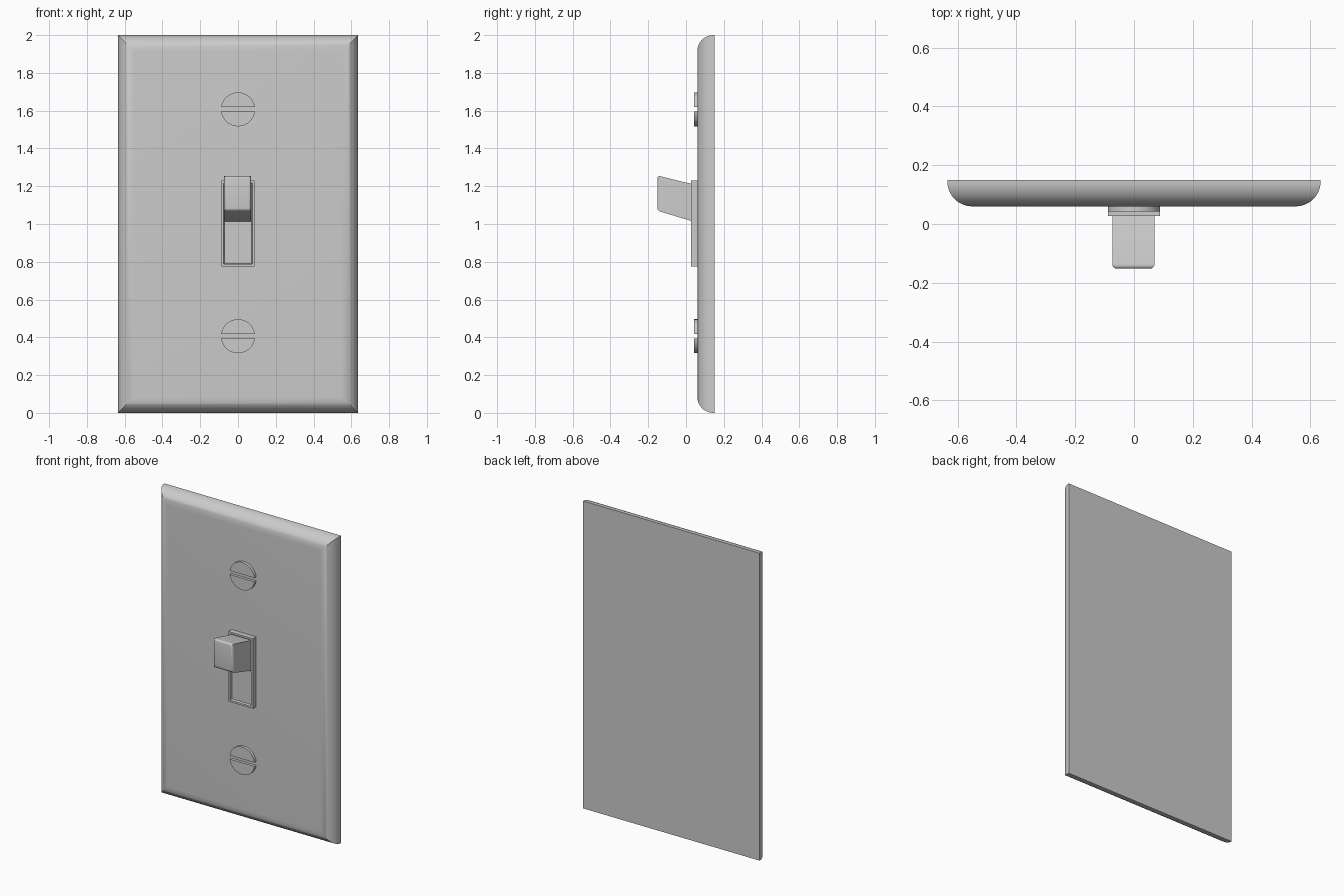
import bpy, bmesh, math

if "Cube" in bpy.data.objects:
    bpy.data.objects.remove(bpy.data.objects["Cube"], do_unlink=True)

grey = bpy.data.materials.new("light_grey")
grey.use_nodes = True
COLOUR = (0.6, 0.6, 0.6, 1)
grey.diffuse_color = COLOUR
grey.node_tree.nodes["Principled BSDF"].inputs["Base Color"].default_value = COLOUR


def finish(name, bm, smooth=True):
    bmesh.ops.recalc_face_normals(bm, faces=bm.faces)
    mesh = bpy.data.meshes.new(name)
    bm.to_mesh(mesh)
    bm.free()
    mesh.materials.append(grey)
    obj = bpy.data.objects.new(name, mesh)
    bpy.context.collection.objects.link(obj)
    if smooth:
        bpy.ops.object.select_all(action='DESELECT')
        obj.select_set(True)
        bpy.context.view_layer.objects.active = obj
        bpy.ops.object.shade_smooth_by_angle(angle=math.radians(30))
    return obj


def rect_loft(name, half_x, z0, z1, steps, smooth=True):
    """Stack rectangles, each given as (inset, y), and cap both ends."""
    bm = bmesh.new()
    rings = []
    for d, y in steps:
        x, lo, hi = half_x - d, z0 + d, z1 - d
        rings.append([bm.verts.new((px, y, pz)) for px, pz in
                      ((-x, lo), (x, lo), (x, hi), (-x, hi))])
    for a, b in zip(rings, rings[1:]):
        for i in range(4):
            j = (i + 1) % 4
            bm.faces.new((a[i], a[j], b[j], b[i]))
    bm.faces.new(rings[0])
    bm.faces.new(rings[-1])
    return finish(name, bm, smooth)


def prism(bm, points, y0, y1):
    """Extrude an x-z outline between two depths."""
    back = bm.faces.new([bm.verts.new((x, y1, z)) for x, z in points])
    ext = bmesh.ops.extrude_face_region(bm, geom=[back])
    verts = [g for g in ext["geom"] if isinstance(g, bmesh.types.BMVert)]
    bmesh.ops.translate(bm, verts=verts, vec=(0, y0 - y1, 0))


# Wall plate with quarter-round, mitred edges
R, SEG = 0.085, 12
arc = [(R * (1 - math.cos(a)), 0.145 - R * math.sin(a))
       for a in (math.pi / 2 * i / SEG for i in range(SEG + 1))]
rect_loft("wall_plate", 0.635, 0, 2, [(0, 0.15)] + arc)

# Raised switch frame with a shallow recess
rect_loft("switch_frame", 0.088, 0.775, 1.23,
          [(0, 0.08), (0, 0.027), (0.012, 0.027), (0.016, 0.04)], False)

# Tilted toggle lever: tapered side profile with rounded front edges
bm = bmesh.new()
profile = [(-0.152, 1.257), (-0.152, 1.07), (0.05, 1.01), (0.05, 1.207)]
sides = [[bm.verts.new((x, y, z)) for y, z in profile] for x in (-0.074, 0.07)]
for s in sides:
    bm.faces.new(s)
for i in range(4):
    j = (i + 1) % 4
    bm.faces.new((sides[0][i], sides[0][j], sides[1][j], sides[1][i]))
front_edges = [e for e in bm.edges if all(v.co.y < -0.1 for v in e.verts)]
bmesh.ops.bevel(bm, geom=front_edges, offset=0.016, segments=4,
                profile=0.5, affect='EDGES')
finish("toggle_lever", bm)

# Slotted screw heads, each made of two half discs
RAD, SLOT = 0.09, 0.0125
start = math.asin(SLOT / RAD)
for name, zc in (("upper_screw", 1.607), ("lower_screw", 0.406)):
    bm = bmesh.new()
    for sign in (1, -1):
        outline = []
        for i in range(25):
            a = start + (math.pi - 2 * start) * i / 24
            outline.append((RAD * math.cos(a), zc + sign * RAD * math.sin(a)))
        prism(bm, outline, 0.042, 0.075)
    finish(name, bm)
